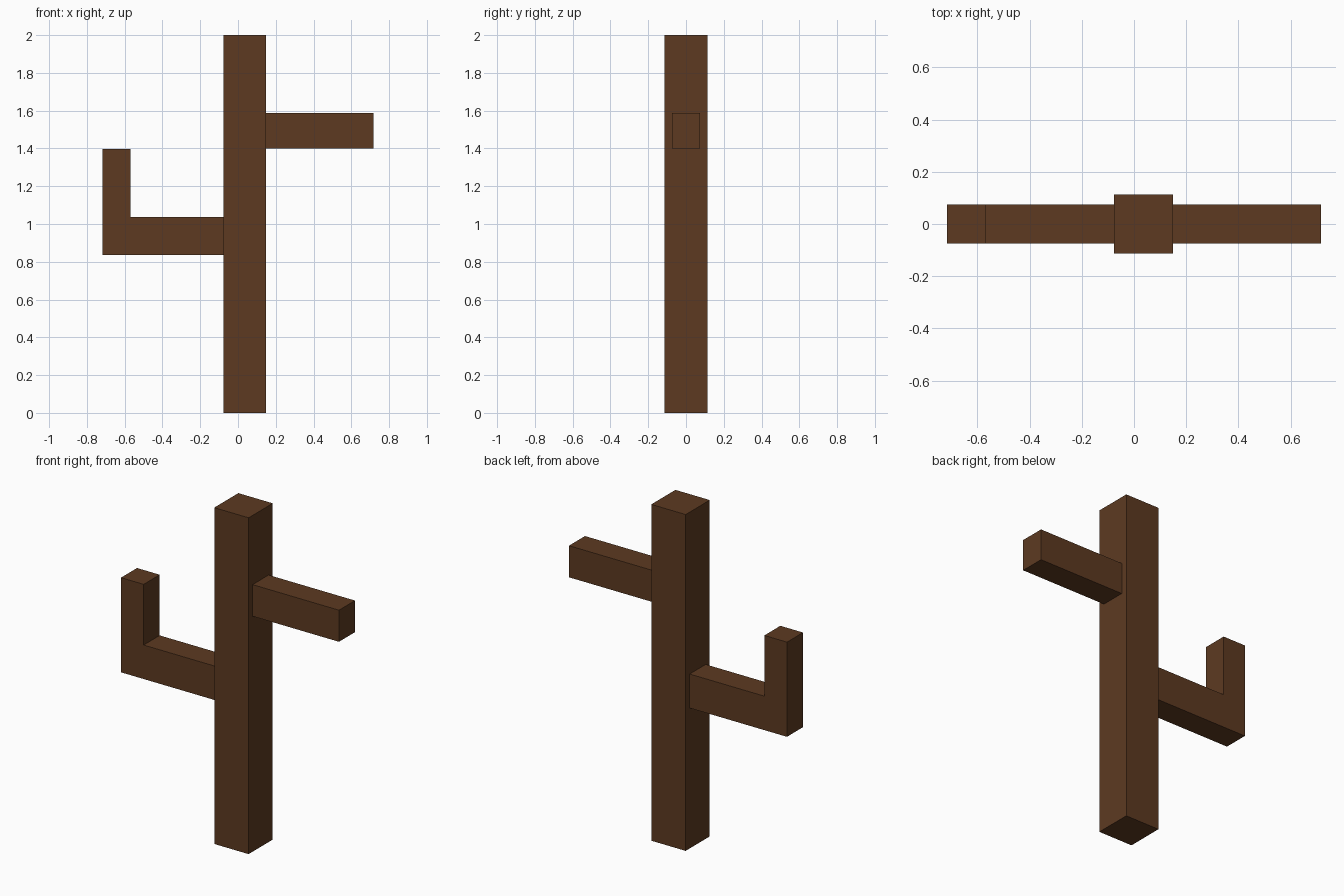
import bpy

if "Cube" in bpy.data.objects:
    bpy.data.objects.remove(bpy.data.objects["Cube"])

bark = bpy.data.materials.new("brown_bark")
bark.diffuse_color = (0.109, 0.0423, 0.0152, 1.0)
bark.use_nodes = True
bark.node_tree.nodes["Principled BSDF"].inputs["Base Color"].default_value = bark.diffuse_color


def extrude_profile(name, profile, half_depth):
    """Solid from an x/z outline (counter-clockwise from the front), centred on y = 0."""
    n = len(profile)
    verts = [(x, y, z) for y in (-half_depth, half_depth) for x, z in profile]
    faces = [tuple(range(n)), tuple(reversed(range(n, 2 * n)))]
    for i in range(n):
        j = (i + 1) % n
        faces.append((j, i, i + n, j + n))
    mesh = bpy.data.meshes.new(name)
    mesh.from_pydata(verts, [], faces)
    mesh.materials.append(bark)
    obj = bpy.data.objects.new(name, mesh)
    bpy.context.collection.objects.link(obj)
    return obj


def rect(x0, x1, z0, z1):
    return [(x0, z0), (x1, z0), (x1, z1), (x0, z1)]


TRUNK_LEFT, TRUNK_RIGHT = -0.077, 0.149

# Upright trunk
extrude_profile("trunk", rect(TRUNK_LEFT, TRUNK_RIGHT, 0, 2), 0.113)

# Straight upper branch on the right
extrude_profile("straight_branch", rect(TRUNK_RIGHT, 0.717, 1.4, 1.588), 0.075)

# Lower branch on the left, bending upward at its end
extrude_profile("bent_branch", [
    (-0.717, 0.835), (TRUNK_LEFT, 0.835), (TRUNK_LEFT, 1.037),
    (-0.568, 1.037), (-0.568, 1.398), (-0.717, 1.398)], 0.075)
